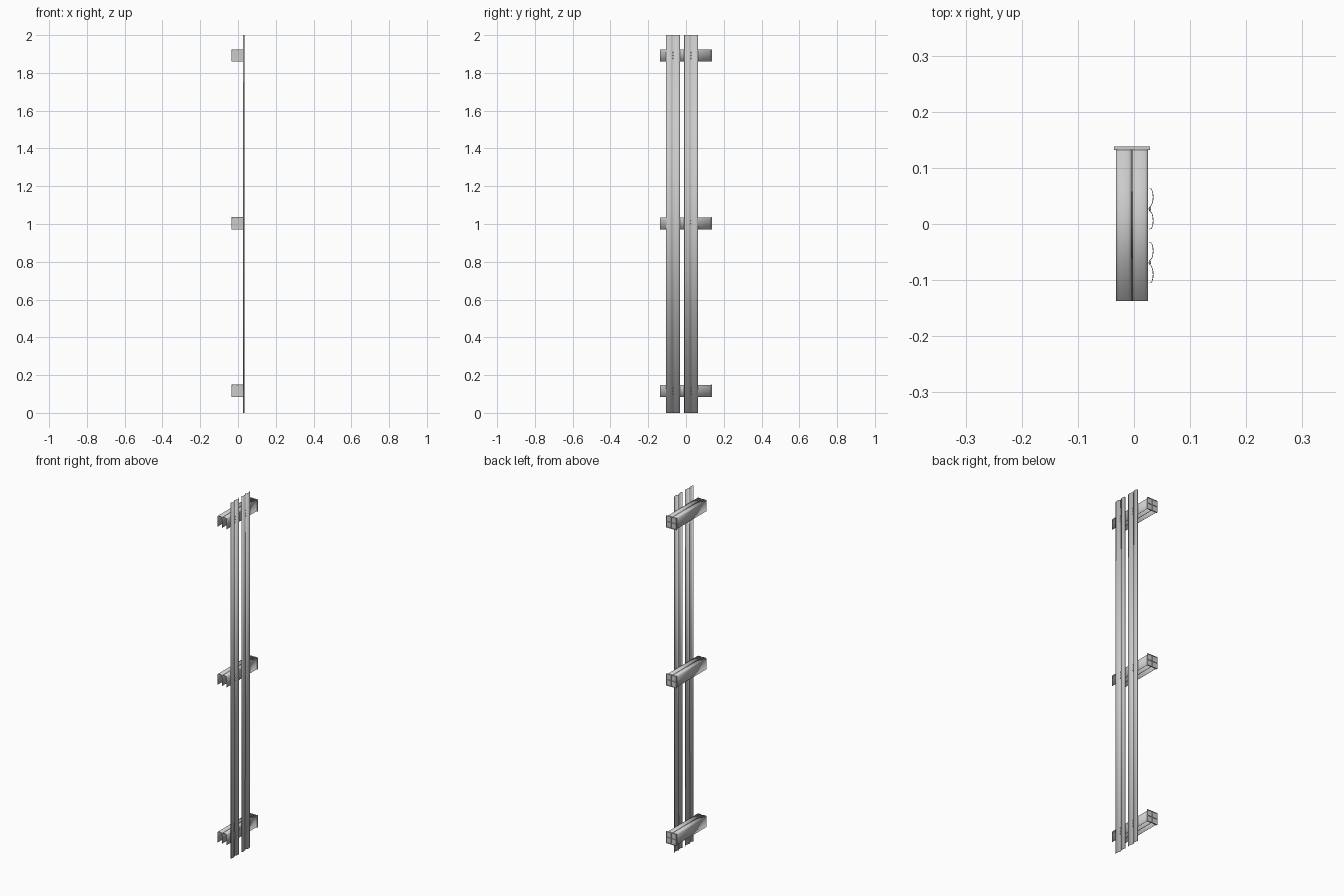
import bpy, bmesh, math
from mathutils import Vector, Matrix

if "Cube" in bpy.data.objects:
    bpy.data.objects.remove(bpy.data.objects["Cube"])


def finish(name, bm, smooth=True):
    mesh = bpy.data.meshes.new(name)
    bm.to_mesh(mesh)
    bm.free()
    ob = bpy.data.objects.new(name, mesh)
    bpy.context.collection.objects.link(ob)
    if smooth:
        bpy.context.view_layer.objects.active = ob
        ob.select_set(True)
        bpy.ops.object.shade_smooth_by_angle(angle=math.radians(35))
        ob.select_set(False)
    return ob


def sheet(name, start, path, thickness):
    """Sweep an open folded profile along a straight path."""
    bm = bmesh.new()
    vs = [bm.verts.new(p) for p in start]
    edges = [bm.edges.new(e) for e in zip(vs, vs[1:])]
    ext = bmesh.ops.extrude_edge_only(bm, edges=edges)["geom"]
    bmesh.ops.translate(bm, vec=path, verts=[v for v in ext if isinstance(v, bmesh.types.BMVert)])
    bmesh.ops.recalc_face_normals(bm, faces=bm.faces)
    ob = finish(name, bm)
    mod = ob.modifiers.new("thickness", "SOLIDIFY")
    mod.thickness = thickness
    mod.offset = 0
    return ob


def box(bm, size, loc):
    bmesh.ops.create_cube(bm, size=1, matrix=Matrix.Translation(loc) @ Matrix.Diagonal((*size, 1)))


RAIL_Z = (0.116, 1.003, 1.892)
SLAT_Y = (-0.069, 0.027)
RAIL_X = -0.0035

# Folded rails with two rounded humps and a central fold
half = [(0.028, -0.031), (0.028, 0.025), (0.0265, 0.0292), (0.0225, 0.031),
        (0.0065, 0.031), (0.003, 0.0295), (0.0012, 0.026), (0.0012, -0.029)]
profile = half + [(-x, z) for x, z in reversed(half)]
for i, z in enumerate(RAIL_Z):
    sheet(f"rail_{i + 1}", [(RAIL_X + x, -0.137, z + h) for x, h in profile],
          Vector((0, 0.27, 0)), 0.001)

    # End cap: plate with a raised rim and cross ribs
    bm = bmesh.new()
    box(bm, (0.064, 0.002, 0.066), (RAIL_X, 0.1335, z))
    for s in (-1, 1):
        box(bm, (0.002, 0.006, 0.066), (RAIL_X + s * 0.031, 0.135, z))
        box(bm, (0.064, 0.006, 0.002), (RAIL_X, 0.135, z + s * 0.032))
    box(bm, (0.002, 0.006, 0.062), (RAIL_X, 0.135, z))
    box(bm, (0.062, 0.006, 0.002), (RAIL_X, 0.135, z))
    finish(f"end_cap_{i + 1}", bm, False)

# Vertical slats: two bulging lobes meeting at a central valley
lobe = [(0.0275, 0.036), (0.0305, 0.0355), (0.0325, 0.032), (0.0337, 0.027),
        (0.0341, 0.021), (0.0337, 0.015), (0.0325, 0.010), (0.0305, 0.006),
        (0.0275, 0.003), (0.0268, 0.001)]
for i, yc in enumerate(SLAT_Y):
    pts = [(x, yc + y, 0) for x, y in lobe] + [(x, yc - y, 0) for x, y in reversed(lobe)]
    sheet(f"slat_{i + 1}", pts, Vector((0, 0, 2)), 0.0012)

    # Screws holding the slat to each rail
    bm = bmesh.new()
    for z in RAIL_Z:
        for dz in (-0.016, 0, 0.016):
            m = Matrix.Translation((0.0285, yc, z + dz)) @ Matrix.Rotation(math.pi / 2, 4, "Y")
            bmesh.ops.create_cone(bm, cap_ends=True, segments=12, radius1=0.0035,
                                  radius2=0.0025, depth=0.004, matrix=m)
    finish(f"slat_screws_{i + 1}", bm)
